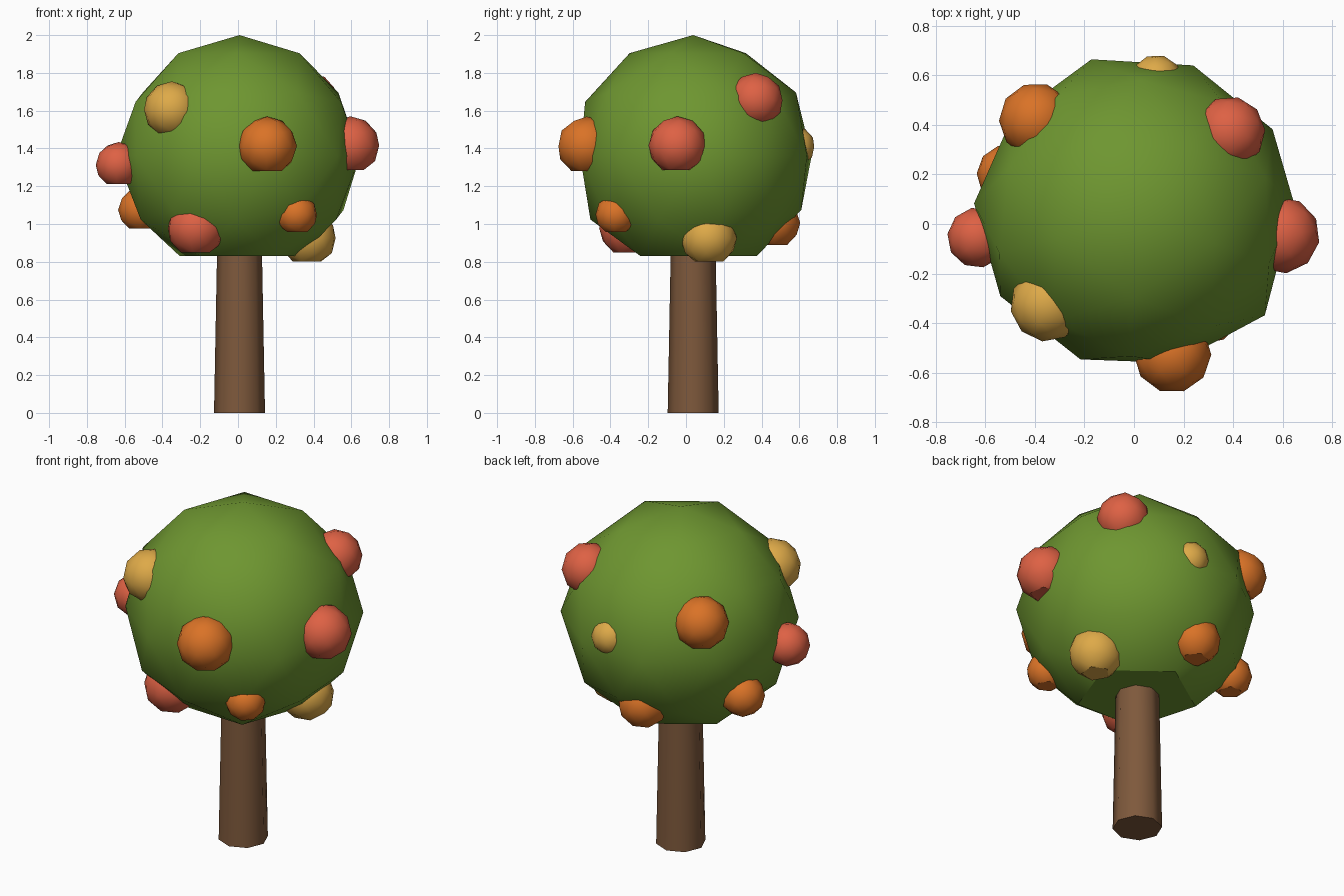
import bpy, bmesh
from math import radians, degrees, cos, sin, atan2, hypot
from mathutils import Matrix
import random

if "Cube" in bpy.data.objects:
    bpy.data.objects.remove(bpy.data.objects["Cube"])

random.seed(4)


def material(name, rgb):
    m = bpy.data.materials.new(name)
    m.diffuse_color = (*rgb, 1)
    m.use_nodes = True
    m.node_tree.nodes["Principled BSDF"].inputs["Base Color"].default_value = m.diffuse_color
    return m


GREEN = material("leaf_green", (0.156, 0.305, 0.03))
BROWN = material("bark_brown", (0.21, 0.10, 0.045))
ORANGE = material("orange", (0.70, 0.17, 0.02))
RED = material("red", (0.73, 0.12, 0.058))
YELLOW = material("yellow", (0.73, 0.40, 0.065))


def finish(bm, name, mat, loc, angle):
    """Turn a bmesh into a smooth-shaded object with sharp creases kept."""
    me = bpy.data.meshes.new(name)
    bmesh.ops.recalc_face_normals(bm, faces=bm.faces)
    bm.to_mesh(me)
    bm.free()
    me.shade_smooth()
    me.set_sharp_from_angle(angle=radians(angle))
    me.materials.append(mat)
    ob = bpy.data.objects.new(name, me)
    ob.location = loc
    bpy.context.collection.objects.link(ob)
    return ob


def blob(radius, turn):
    """Faceted ball turned about z."""
    bm = bmesh.new()
    bmesh.ops.create_icosphere(bm, subdivisions=2, radius=radius,
                               matrix=Matrix.Rotation(radians(turn), 4, 'Z'))
    return bm


def flatten_bottom(bm, level):
    for v in bm.verts:
        v.co.z = max(v.co.z, level)


CX, CY = 0.008, 0.038

# trunk: tapered octagonal post
bm = bmesh.new()
bmesh.ops.create_cone(bm, cap_ends=True, segments=8, radius1=0.135, radius2=0.117, depth=0.95)
finish(bm, "trunk", BROWN, (CX, CY, 0.475), 50)

# crown: flat-bottomed ball with a slightly uneven waist (angle, radius)
waist = [(4, 0.64), (32, 0.65), (69, 0.645), (106, 0.652), (142, 0.635),
         (176, 0.655), (211, 0.639), (249, 0.626), (285, 0.62), (322, 0.66)]
bm = blob(0.64, -20)
for v in bm.verts:
    if abs(v.co.z) < 0.01:
        a = degrees(atan2(v.co.y, v.co.x))
        ang, r = waist[round((a + 2) / 36) % 10]
        v.co.x, v.co.y = r * cos(radians(ang)), r * sin(radians(ang))
flatten_bottom(bm, -0.53)
finish(bm, "crown", GREEN, (CX, CY, 1.36), 35)

# fruits: x, y, z, radius, colour
fruits = [
    (0.155, -0.525, 1.412, 0.157, ORANGE),
    (0.595, -0.045, 1.415, 0.155, RED),
    (-0.35, -0.325, 1.605, 0.150, YELLOW),
    (-0.632, -0.055, 1.312, 0.122, RED),
    (-0.22, -0.305, 0.978, 0.155, RED),
    (0.31, -0.37, 1.05, 0.110, ORANGE),
    (0.37, 0.12, 0.925, 0.150, YELLOW),
    (0.385, 0.37, 1.655, 0.145, RED),
    (-0.395, 0.42, 1.56, 0.150, ORANGE),
    (-0.515, 0.20, 1.075, 0.120, ORANGE),
    (-0.045, 0.465, 1.006, 0.140, ORANGE),
    (0.09, 0.575, 1.41, 0.108, YELLOW),
]
for i, (x, y, z, r, mat) in enumerate(fruits):
    bm = blob(r, random.uniform(0, 72))
    flatten_bottom(bm, -0.83 * r)
    finish(bm, f"fruit_{i + 1}", mat, (x, y, z), 35)
